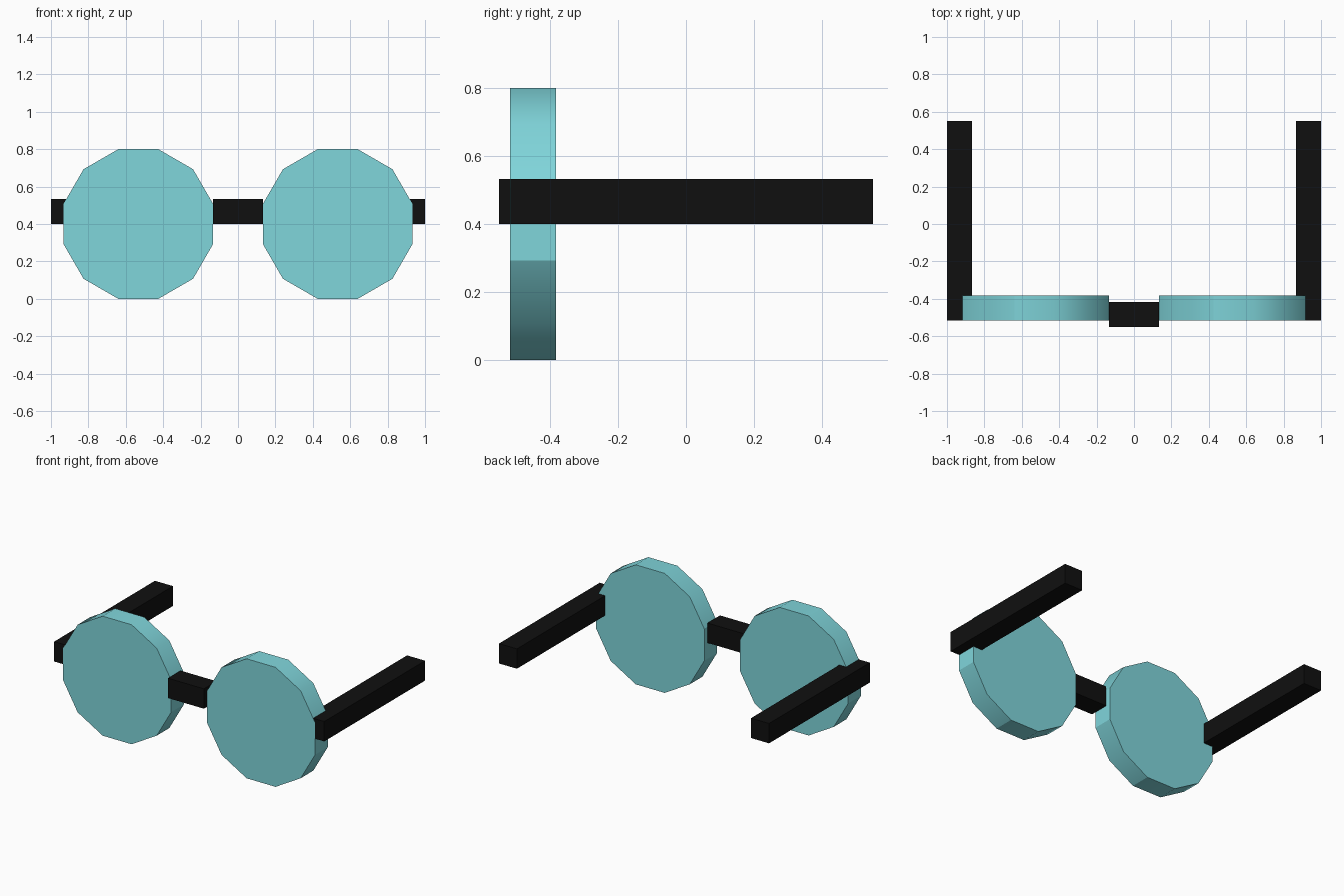
import bpy
import math

if "Cube" in bpy.data.objects:
    bpy.data.objects.remove(bpy.data.objects["Cube"])


def material(name, color):
    m = bpy.data.materials.new(name)
    m.diffuse_color = (*color, 1)
    m.use_nodes = True
    m.node_tree.nodes["Principled BSDF"].inputs["Base Color"].default_value = m.diffuse_color
    return m


teal = material("teal lens", (0.216, 0.67, 0.71))
black = material("black frame", (0.005, 0.005, 0.005))


def box(name, lo, hi):
    """Axis-aligned box between two corners."""
    bpy.ops.mesh.primitive_cube_add(size=1, location=[(a + b) / 2 for a, b in zip(lo, hi)])
    ob = bpy.context.object
    ob.name = name
    ob.scale = [b - a for a, b in zip(lo, hi)]
    bpy.ops.object.transform_apply(location=False, rotation=False, scale=True)
    ob.data.materials.append(black)


def lens(name, x):
    """Twelve-sided disc with a flat side on top, facing the front."""
    bpy.ops.mesh.primitive_cylinder_add(vertices=12, radius=0.4 / math.cos(math.pi / 12), depth=0.134)
    ob = bpy.context.object
    ob.name = name
    ob.rotation_euler = (0, 0, math.pi / 12)
    bpy.ops.object.transform_apply(location=False, rotation=True, scale=False)
    ob.rotation_euler = (math.pi / 2, 0, 0)
    bpy.ops.object.transform_apply(location=False, rotation=True, scale=False)
    ob.location = (x, -0.45, 0.4)
    ob.data.materials.append(teal)
    bpy.ops.object.shade_smooth_by_angle(angle=math.radians(30))


# Lenses and temple arms on both sides
for side, s in (("left", -1), ("right", 1)):
    lens(side + "_lens", s * 0.533)
    xs = sorted((s * 0.867, s * 1.0))
    box(side + "_temple_arm", (xs[0], -0.516, 0.4), (xs[1], 0.55, 0.533))

# Nose bridge
box("nose_bridge", (-0.133, -0.55, 0.4), (0.133, -0.417, 0.533))
